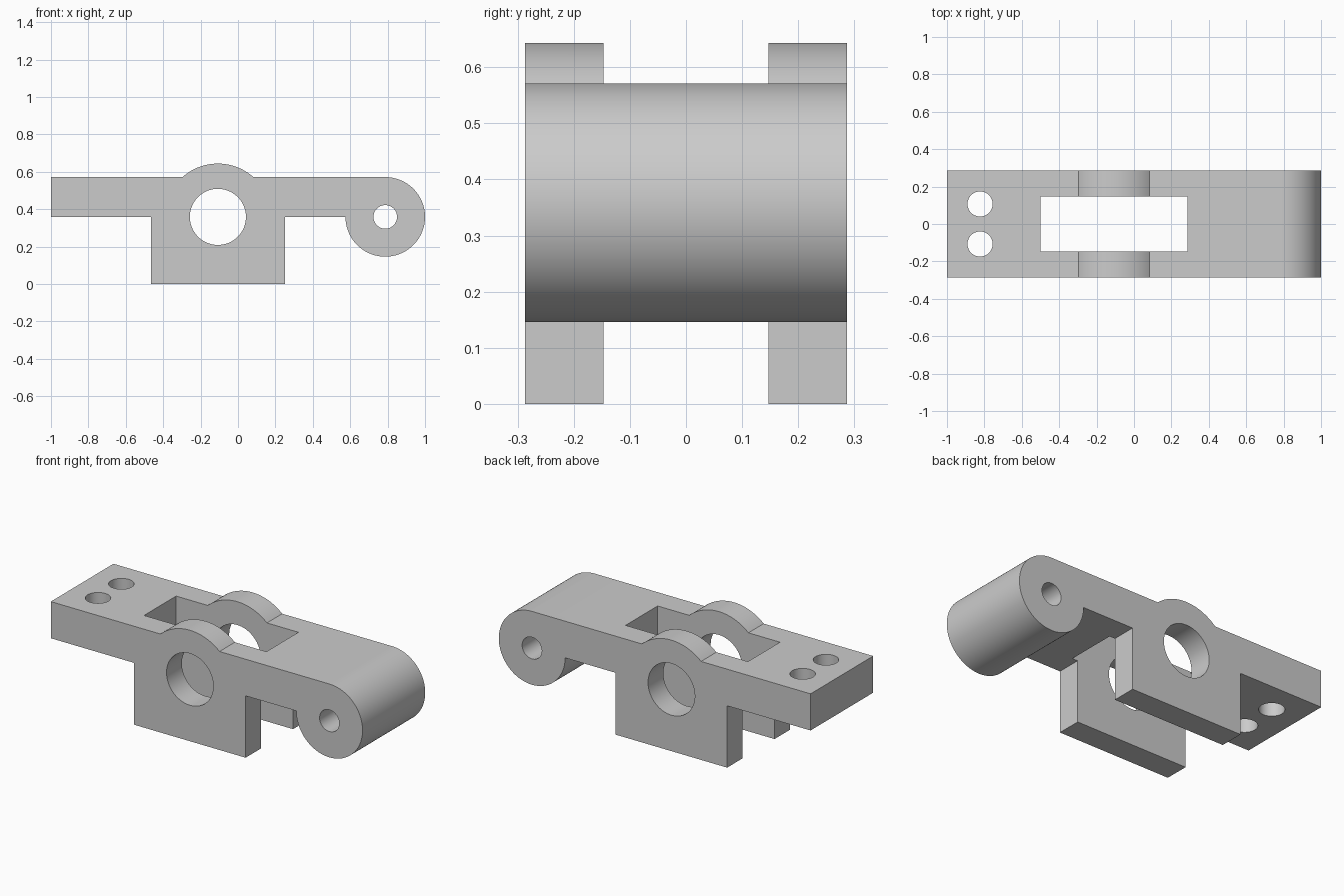
import bpy, bmesh, math

if "Cube" in bpy.data.objects:
    bpy.data.objects.remove(bpy.data.objects["Cube"])

HALF_W = 0.287                      # half width along y
TOP, MID = 0.571, 0.3585            # plate top and underside
BOSS_X, BOSS_R = -0.1075, 0.285     # rounded hump over the main bore
EYE_X, EYE_R = 0.7873, 0.2127       # round barrel at the right end
SEG = 96

grey = bpy.data.materials.new("plain grey")
grey.diffuse_color = (0.6, 0.6, 0.6, 1)
grey.use_nodes = True
grey.node_tree.nodes["Principled BSDF"].inputs["Base Color"].default_value = grey.diffuse_color


def arc(cx, cz, r, a0, a1, n):
    return [(cx + r * math.cos(a0 + (a1 - a0) * i / n),
             cz + r * math.sin(a0 + (a1 - a0) * i / n)) for i in range(n + 1)]


def make(name, bm):
    bmesh.ops.recalc_face_normals(bm, faces=bm.faces)
    mesh = bpy.data.meshes.new(name)
    bm.to_mesh(mesh)
    bm.free()
    mesh.materials.append(grey)
    ob = bpy.data.objects.new(name, mesh)
    bpy.context.collection.objects.link(ob)
    return ob


def extrude(name, pts, to3d, vec):
    bm = bmesh.new()
    face = bm.faces.new([bm.verts.new(to3d(*p)) for p in pts])
    new = bmesh.ops.extrude_face_region(bm, geom=[face])["geom"]
    bmesh.ops.translate(bm, vec=vec, verts=[v for v in new if isinstance(v, bmesh.types.BMVert)])
    return make(name, bm)


def along_y(name, pts, half):
    return extrude(name, pts, lambda x, z: (x, -half, z), (0, 2 * half, 0))


def along_z(name, pts):
    return extrude(name, pts, lambda x, y: (x, y, -0.2), (0, 0, 1.2))


def circle(cx, cy, r):
    return arc(cx, cy, r, 0, 2 * math.pi, SEG)[:-1]


# Side outline: plate, leg block, end barrel and hump in one profile
lift = math.asin((TOP - MID) / BOSS_R)
outline = [(-1, TOP), (-1, MID), (-0.465, MID), (-0.465, 0), (0.25, 0), (0.25, MID)]
outline += arc(EYE_X, MID, EYE_R, -math.pi, math.pi / 2, 72)
outline += arc(BOSS_X, MID, BOSS_R, lift, math.pi - lift, 40)
body = along_y("hinge_bracket", outline, HALF_W)

# Cutters: main bore, pin hole, centre slot, two screw holes
cutters = [
    along_y("bore_cutter", circle(BOSS_X, MID, 0.15), 0.5),
    along_y("pin_cutter", circle(EYE_X, MID, 0.063), 0.5),
    along_z("slot_cutter", [(-0.5, -0.147), (0.285, -0.147), (0.285, 0.147), (-0.5, 0.147)]),
]
cutters += [along_z("screw_cutter", circle(-0.823, s * 0.107, 0.067)) for s in (-1, 1)]

for c in cutters:
    mod = body.modifiers.new(c.name, 'BOOLEAN')
    mod.operation, mod.solver, mod.object = 'DIFFERENCE', 'EXACT', c

# Apply the cuts and remove the helpers
bpy.context.view_layer.update()
cut = bpy.data.meshes.new_from_object(body.evaluated_get(bpy.context.evaluated_depsgraph_get()))
body.modifiers.clear()
body.data = cut
for c in cutters:
    bpy.data.objects.remove(c)

# Smooth the round surfaces, keep the edges sharp
bpy.context.view_layer.objects.active = body
body.select_set(True)
bpy.ops.object.shade_smooth_by_angle(angle=math.radians(25))
